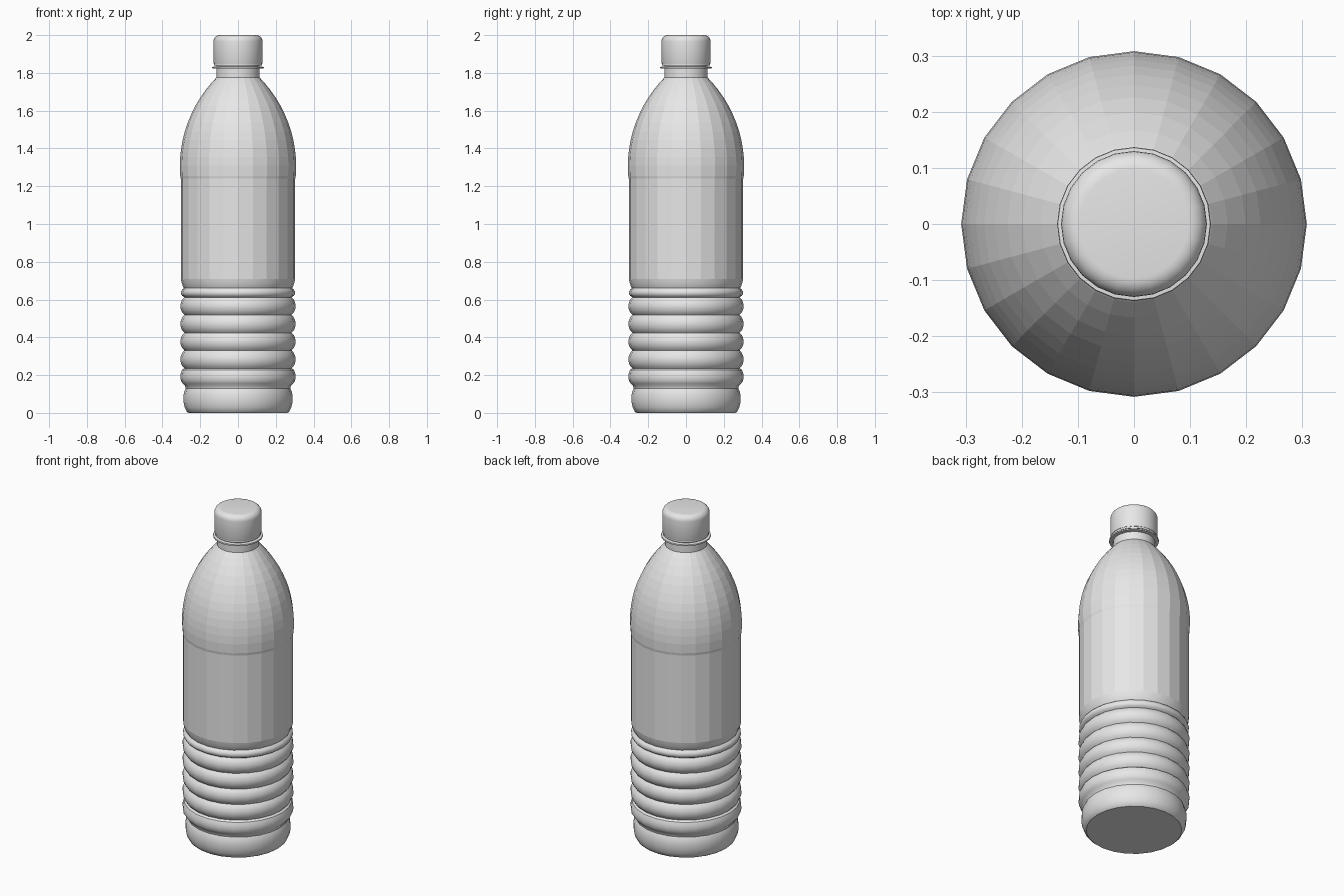
import bpy, bmesh, math

if "Cube" in bpy.data.objects:
    bpy.data.objects.remove(bpy.data.objects["Cube"])

SIDES = 24
grey = bpy.data.materials.new("plain_grey")
grey.diffuse_color = (0.8, 0.8, 0.8, 1)
grey.use_nodes = True
grey.node_tree.nodes["Principled BSDF"].inputs["Base Color"].default_value = grey.diffuse_color


def lathe(name, profile, cap_bottom=False, cap_top=False, smooth=False):
    """Spin (radius, z) points around the z axis."""
    bm = bmesh.new()
    rings = []
    for r, z in profile:
        rings.append([bm.verts.new((r * math.cos(2 * math.pi * i / SIDES),
                                    r * math.sin(2 * math.pi * i / SIDES), z))
                      for i in range(SIDES)])
    for a, b in zip(rings, rings[1:]):
        for i in range(SIDES):
            j = (i + 1) % SIDES
            bm.faces.new((a[i], a[j], b[j], b[i]))
    if cap_bottom:
        bm.faces.new(rings[0][::-1])
    if cap_top:
        bm.faces.new(rings[-1])
    me = bpy.data.meshes.new(name)
    bm.to_mesh(me)
    bm.free()
    me.materials.append(grey)
    ob = bpy.data.objects.new(name, me)
    bpy.context.collection.objects.link(ob)
    if smooth:
        bpy.ops.object.select_all(action='DESELECT')
        ob.select_set(True)
        bpy.context.view_layer.objects.active = ob
        bpy.ops.object.shade_smooth_by_angle(angle=math.radians(32))
    return ob


def rib(z0, z1, r_in, r_out, n=8):
    """Rounded bulge between two pinches."""
    return [(r_in + (r_out - r_in) * math.sin(math.pi * k / n) ** 0.7,
             z0 + (z1 - z0) * k / n) for k in range(1, n)] + [(r_in, z1)]


# Foot and ribbed grip
grip = [(0.262, 0.0), (0.272, 0.008), (0.283, 0.03), (0.289, 0.06), (0.289, 0.09),
        (0.284, 0.115), (0.277, 0.13), (0.28, 0.142), (0.293, 0.155), (0.302, 0.17),
        (0.305, 0.19), (0.303, 0.21), (0.296, 0.228), (0.284, 0.236)]
pinches = [0.236, 0.331, 0.424, 0.519, 0.612]
for z0, z1 in zip(pinches, pinches[1:]):
    grip += rib(z0, z1, 0.284, 0.305)
grip += rib(0.612, 0.66, 0.287, 0.302, 6)
grip += [(0.293, 0.672), (0.299, 0.69), (0.303, 0.71)]
lathe("ribbed_grip", grip, cap_bottom=True, smooth=True)

# Straight label area and domed shoulder
lathe("body_and_shoulder", [
    (0.303, 0.71), (0.303, 1.24), (0.306, 1.255), (0.308, 1.31), (0.306, 1.355),
    (0.301, 1.40), (0.293, 1.445), (0.282, 1.49), (0.267, 1.535), (0.248, 1.58),
    (0.226, 1.625), (0.199, 1.67), (0.167, 1.715), (0.14, 1.748), (0.115, 1.775)])

# Neck with its thin support ring
lathe("neck", [(0.115, 1.772), (0.115, 1.855)], cap_top=True, smooth=True)
lathe("neck_ring", [(0.113, 1.822), (0.136, 1.824), (0.137, 1.828),
                    (0.136, 1.832), (0.113, 1.834)], smooth=True)
lathe("tamper_band", [(0.113, 1.840), (0.126, 1.840), (0.126, 1.850)],
      smooth=True)

# Screw cap with rounded top edge
cap = [(0.128, 1.85), (0.13, 1.855)]
for k in range(7):
    a = math.pi / 2 * k / 6
    cap.append((0.097 + 0.033 * math.cos(a), 1.967 + 0.033 * math.sin(a)))
lathe("screw_cap", cap, cap_bottom=True, cap_top=True, smooth=True)
